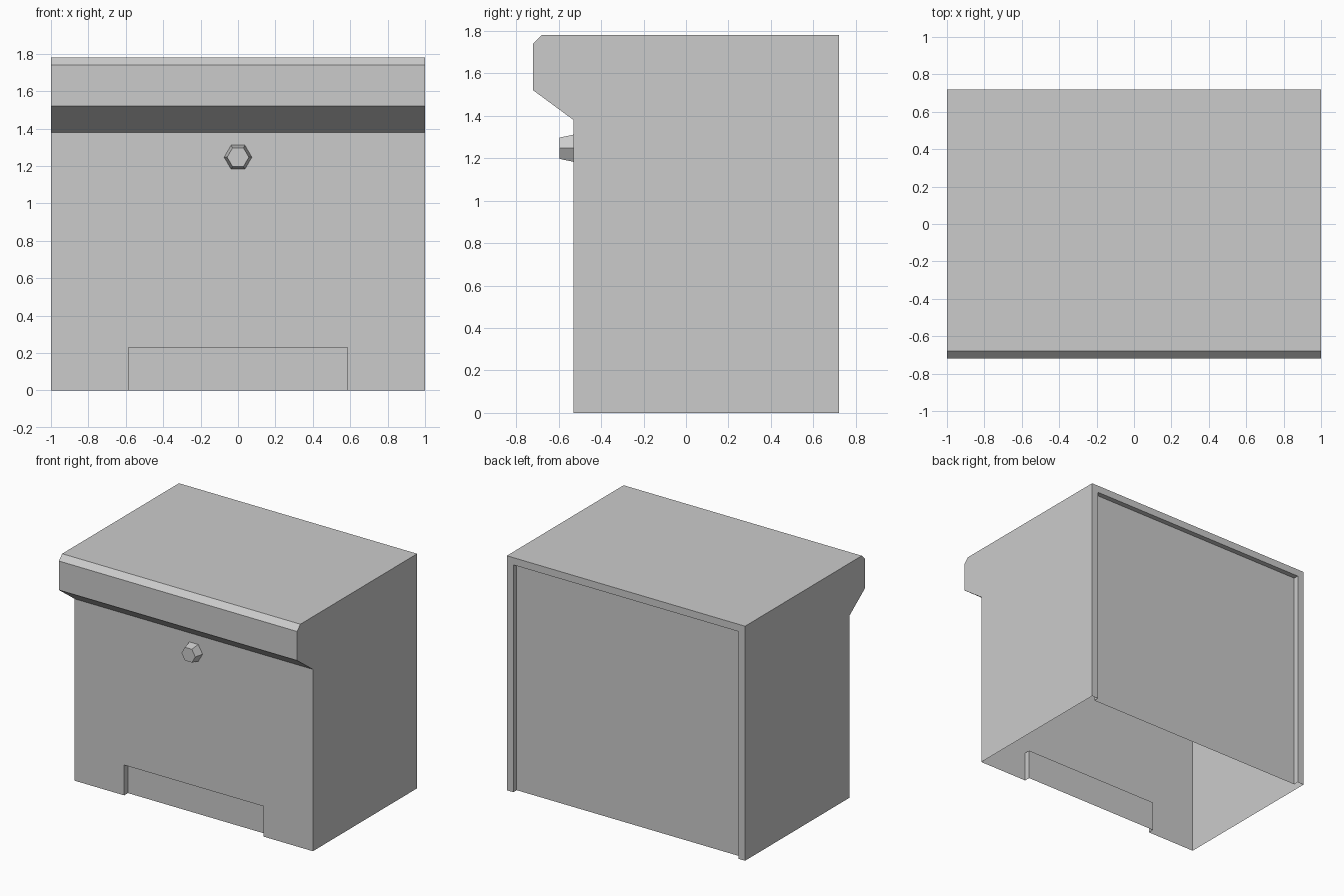
import bpy, bmesh, math
from mathutils import Matrix

cube = bpy.data.objects.get("Cube")
if cube:
    bpy.data.objects.remove(cube)

grey = bpy.data.materials.new("plain_grey")
grey.use_nodes = True
colour = (0.6, 0.6, 0.6, 1)
grey.diffuse_color = colour
grey.node_tree.nodes["Principled BSDF"].inputs["Base Color"].default_value = colour

BACK, FRONT, TOP = 0.72, -0.53, 1.78


def finish(bm, name):
    bmesh.ops.remove_doubles(bm, verts=bm.verts, dist=0.0001)
    bmesh.ops.recalc_face_normals(bm, faces=bm.faces)
    mesh = bpy.data.meshes.new(name)
    bm.to_mesh(mesh)
    bm.free()
    mesh.materials.append(grey)
    obj = bpy.data.objects.new(name, mesh)
    bpy.context.collection.objects.link(obj)
    return obj


def face(bm, points):
    bm.faces.new([bm.verts.new(p) for p in points])


def wall_with_recess(bm, y, top, half, height, depth):
    """Wall at y with a recess that is open at the floor, sunk by depth."""
    outer = [(-1, 0), (-1, top), (1, top), (1, 0)]
    notch = [(half, 0), (half, height), (-half, height), (-half, 0)]
    face(bm, [(x, y, z) for x, z in outer + notch])
    face(bm, [(x, y + depth, z) for x, z in notch])
    for (x1, z1), (x2, z2) in zip(notch, notch[1:]):
        face(bm, [(x1, y, z1), (x2, y, z2), (x2, y + depth, z2), (x1, y + depth, z1)])


# Cabinet shell, open underneath, with an overhanging top front
bm = bmesh.new()
profile = [(FRONT, 0), (FRONT, 1.38), (-0.72, 1.52), (-0.72, 1.74),
           (-0.68, TOP), (BACK, TOP), (BACK, 0)]
for x in (-1, 1):
    face(bm, [(x, y, z) for y, z in profile])
for (y1, z1), (y2, z2) in zip(profile[1:], profile[2:-1]):
    face(bm, [(-1, y1, z1), (1, y1, z1), (1, y2, z2), (-1, y2, z2)])
wall_with_recess(bm, FRONT, 1.38, 0.585, 0.23, 0.045)     # toe recess
wall_with_recess(bm, BACK, TOP, 0.945, TOP - 0.055, -0.04)  # back panel
finish(bm, "cabinet_shell")

# Tapered hexagonal knob
bm = bmesh.new()
bmesh.ops.create_cone(bm, cap_ends=True, segments=6, radius1=0.074, radius2=0.058, depth=0.065)
bmesh.ops.rotate(bm, verts=bm.verts, matrix=Matrix.Rotation(math.radians(30), 3, "Z"))
if max(v.co.x for v in bm.verts) < 0.07:  # keep corners pointing sideways
    bmesh.ops.rotate(bm, verts=bm.verts, matrix=Matrix.Rotation(math.radians(30), 3, "Z"))
bmesh.ops.rotate(bm, verts=bm.verts, matrix=Matrix.Rotation(math.radians(90), 3, "X"))
bmesh.ops.translate(bm, verts=bm.verts, vec=(0, FRONT - 0.0325, 1.247))
finish(bm, "knob")
